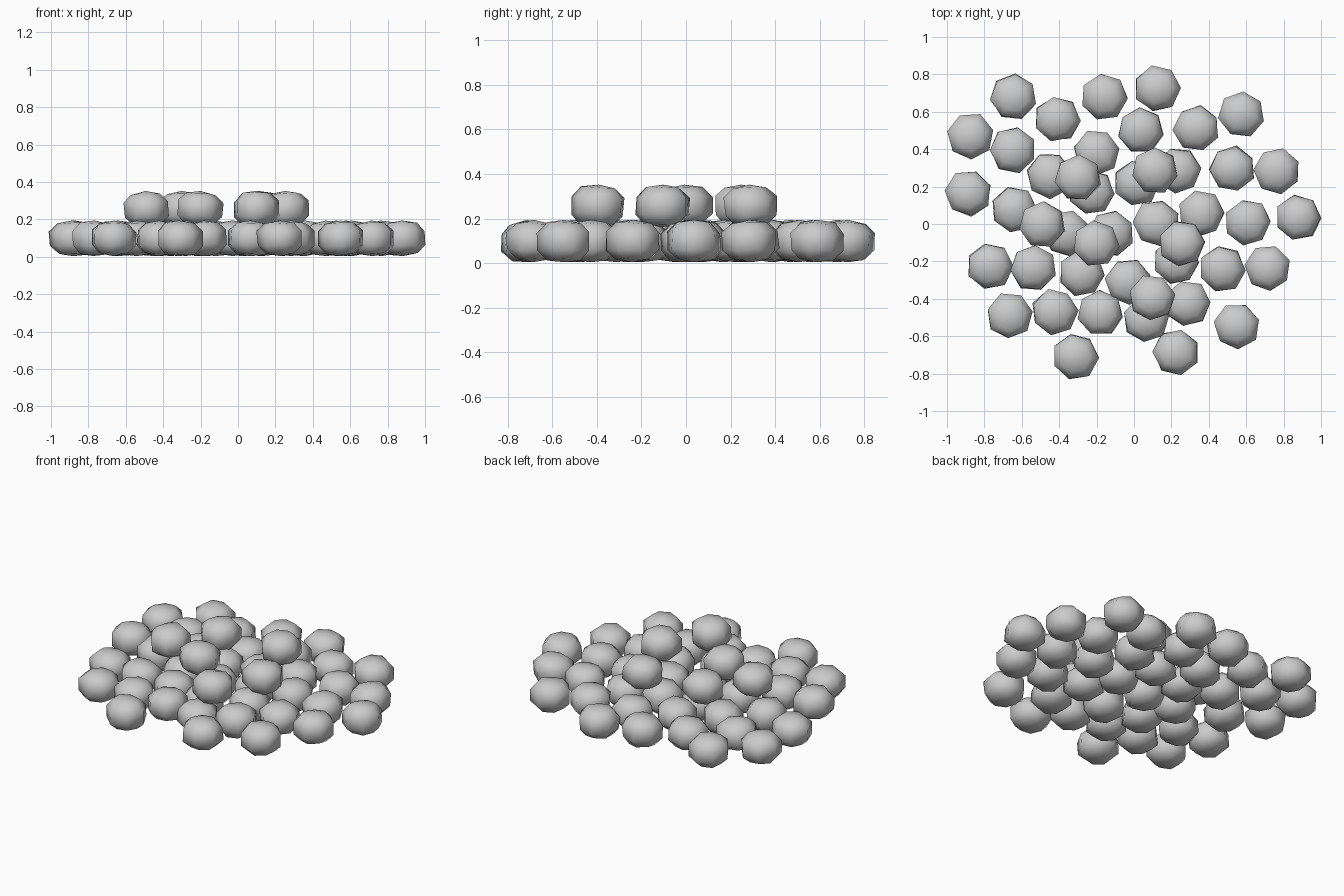
import bpy, bmesh, math, random
from mathutils import Matrix

if "Cube" in bpy.data.objects:
    bpy.data.objects.remove(bpy.data.objects["Cube"])

random.seed(4)
SIDES = 7
# half profile of a squat cobble: (radius, height from centre)
PROFILE = [(0.078, -0.083), (0.121, -0.040), (0.122, 0.038), (0.080, 0.080)]
POLE = 0.095


def pebble(name, x, y, z):
    bm = bmesh.new()
    spin = random.uniform(0, math.tau)
    rings = []
    for r, h in PROFILE:
        ring = []
        for i in range(SIDES):
            a = spin + math.tau * i / SIDES
            k = r * random.uniform(0.97, 1.05)
            ring.append(bm.verts.new((k * math.cos(a), k * math.sin(a),
                                      h + random.uniform(-0.005, 0.005))))
        rings.append(ring)
    bottom = bm.verts.new((0, 0, -POLE))
    top = bm.verts.new((0, 0, POLE))
    for i in range(SIDES):
        j = (i + 1) % SIDES
        for lo, hi in zip(rings, rings[1:]):
            bm.faces.new((lo[i], lo[j], hi[j], hi[i]))
        bm.faces.new((bottom, rings[0][j], rings[0][i]))
        bm.faces.new((top, rings[-1][i], rings[-1][j]))
    # slight random lean
    bm.transform(Matrix.Rotation(random.uniform(-0.05, 0.05), 4, 'X')
                 @ Matrix.Rotation(random.uniform(-0.05, 0.05), 4, 'Y'))
    for f in bm.faces:
        f.smooth = True
    mesh = bpy.data.meshes.new(name)
    bm.to_mesh(mesh)
    bm.free()
    ob = bpy.data.objects.new(name, mesh)
    ob.location = (x, y, z)
    bpy.context.collection.objects.link(ob)


# ground layer, row by row from the back: {x, y} centres
GROUND = [
    (-.645, .68), (-.41, .56), (-.16, .68), (.125, .725), (.035, .50), (.335, .51), (.575, .585),
    (-.875, .47), (-.645, .395), (-.20, .38), (-.45, .26), (-.225, .17), (.015, .22),
    (.235, .285), (.525, .295), (.765, .285),
    (-.885, .165), (-.64, .075), (-.36, -.05), (-.12, -.05), (.12, .005), (.36, .055),
    (.61, .01), (.88, .035),
    (-.77, -.225), (-.54, -.235), (-.28, -.265), (-.03, -.31), (.225, -.20), (.47, -.24), (.715, -.235),
    (-.665, -.49), (-.425, -.47), (-.18, -.475), (.065, -.51), (.285, -.425), (.55, -.545),
    (-.315, -.71), (.225, -.685)]
# loose stones lying on top
UPPER = [(-.30, .245), (.11, .285), (-.49, -.005), (-.205, -.105), (.255, -.105), (.095, -.395)]

for n, (x, y) in enumerate(GROUND):
    pebble(f"ground_stone_{n + 1}", x, y, 0.099)
for n, (x, y) in enumerate(UPPER):
    pebble(f"upper_stone_{n + 1}", x, y, 0.257)
